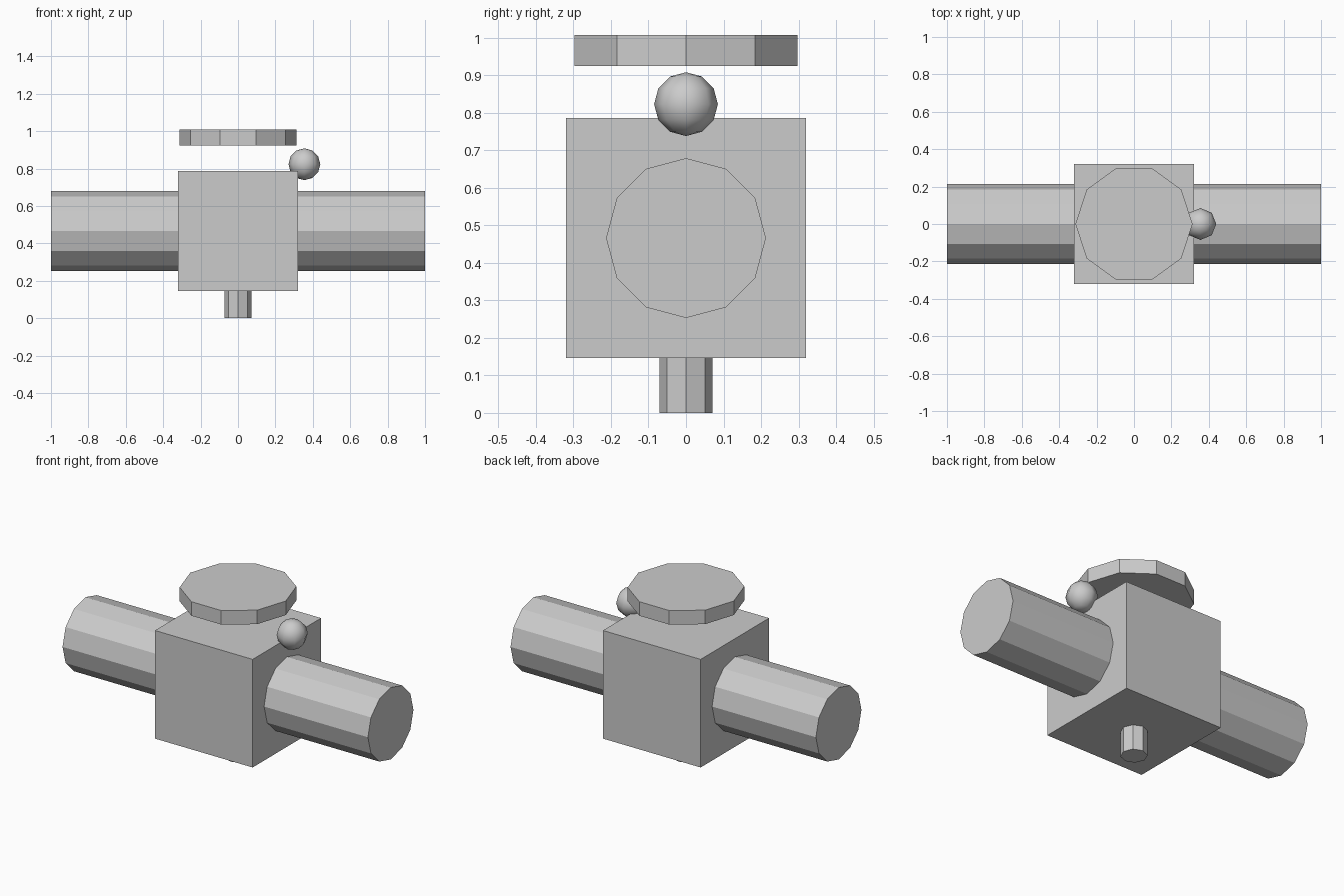
import bpy
import math

# Remove the default cube
default = bpy.data.objects.get("Cube")
if default:
    bpy.data.objects.remove(default, do_unlink=True)

# Single flat material
grey = bpy.data.materials.new("light_grey")
grey.use_nodes = True
colour = (0.6, 0.6, 0.6, 1.0)
grey.diffuse_color = colour
bsdf = next(n for n in grey.node_tree.nodes if n.type == 'BSDF_PRINCIPLED')
bsdf.inputs["Base Color"].default_value = colour


def finish(name):
    obj = bpy.context.object
    obj.name = name
    obj.data.name = name
    obj.data.materials.append(grey)
    return obj


def cylinder(name, sides, radius, depth, centre, rotation=(0, 0, 0)):
    bpy.ops.mesh.primitive_cylinder_add(vertices=sides, radius=radius, depth=depth,
                                        location=centre, rotation=rotation)
    return finish(name)


QUARTER = math.pi / 2
BODY_Z = 0.466

# Cubic body
bpy.ops.mesh.primitive_cube_add(size=0.64, location=(0, 0, BODY_Z))
finish("body")

# Long crossbar running through the body
cylinder("crossbar", 12, 0.213, 2.0, (0, 0, BODY_Z), (0, QUARTER, 0))

# Small peg below the body
cylinder("bottom_peg", 8, 0.071, 0.15, (0, 0, 0.075))

# Floating ten-sided disc, with a corner on the x axis
cylinder("top_disc", 10, 0.313, 0.083, (0, 0, 0.966), (0, 0, QUARTER))

# Small ball on the upper left edge
bpy.ops.mesh.primitive_uv_sphere_add(segments=8, ring_count=6, radius=0.085,
                                     location=(0.355, 0, 0.823))
finish("side_ball")
bpy.ops.object.shade_smooth()
